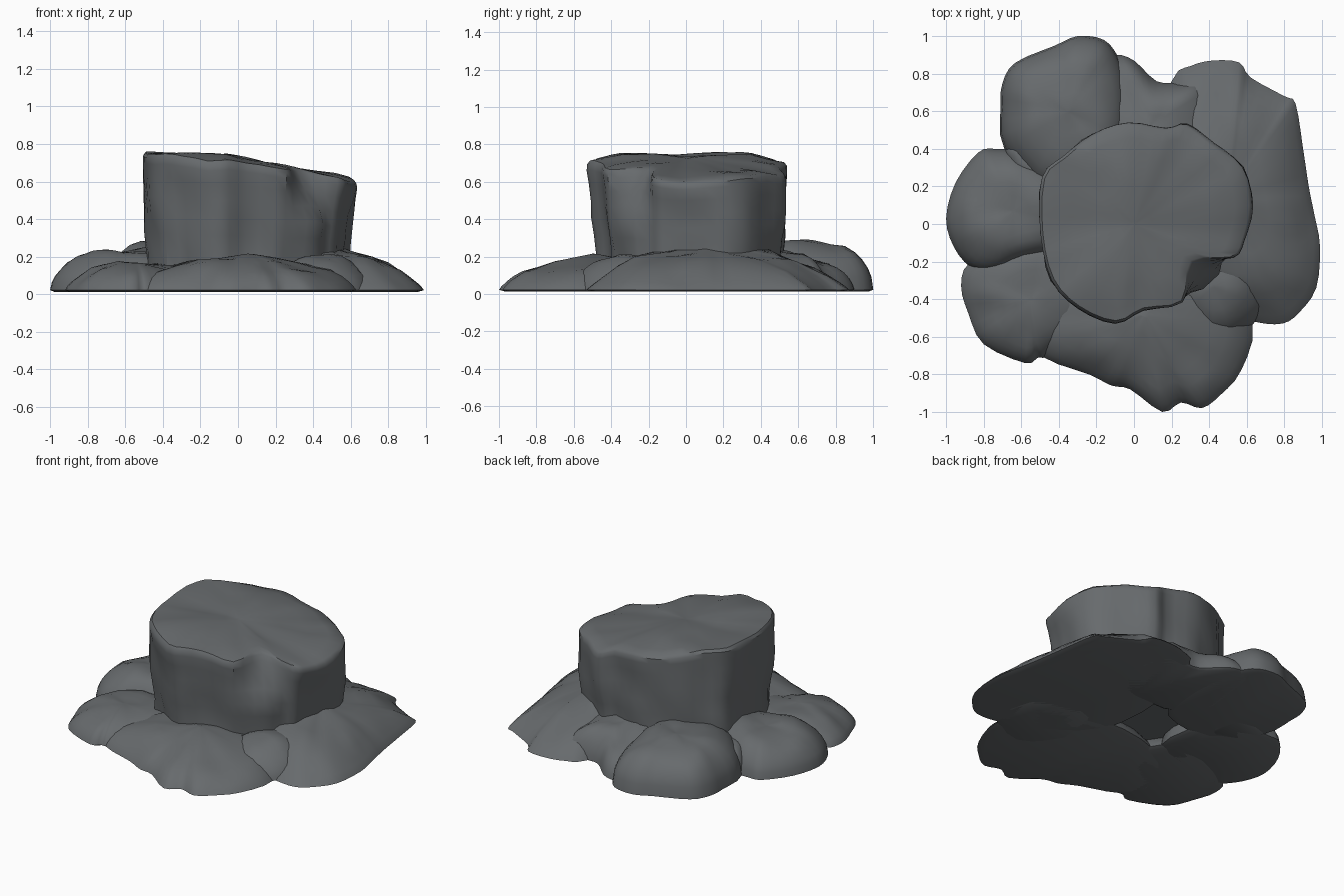
import bpy, bmesh, math
from mathutils import Vector, noise

if "Cube" in bpy.data.objects:
    bpy.data.objects.remove(bpy.data.objects["Cube"])

stone = bpy.data.materials.new("dark grey stone")
stone.diffuse_color = (0.135, 0.145, 0.152, 1)
stone.use_nodes = True
stone.node_tree.nodes["Principled BSDF"].inputs["Base Color"].default_value = stone.diffuse_color


def smooth_outline(pts, n=3):
    """Closed Catmull-Rom curve through the outline points."""
    out, k = [], len(pts)
    P = [Vector(p) for p in pts]
    for i in range(k):
        a, b, c, d = P[i - 1], P[i], P[(i + 1) % k], P[(i + 2) % k]
        for j in range(n):
            t = j / n
            out.append(0.5 * (2 * b + (c - a) * t + (2 * a - 5 * b + 4 * c - d) * t * t
                              + (3 * b - a - 3 * c + d) * t ** 3))
    return out


def bump(x, y, z, f, amp):
    return noise.noise(Vector((x * f + 3.1, y * f + 1.7, z * f))) * amp


def build(name, rings, angle):
    """Closed skin over a stack of rings, capped at both ends."""
    bm = bmesh.new()
    loops = [[bm.verts.new(p) for p in r] for r in rings]
    n = len(loops[0])
    for lo, hi in zip(loops, loops[1:]):
        for i in range(n):
            j = (i + 1) % n
            bm.faces.new((lo[i], lo[j], hi[j], hi[i]))
    bm.faces.new(loops[0][::-1])
    bm.faces.new(loops[-1])
    bmesh.ops.recalc_face_normals(bm, faces=bm.faces)
    me = bpy.data.meshes.new(name)
    bm.to_mesh(me)
    bm.free()
    me.materials.append(stone)
    ob = bpy.data.objects.new(name, me)
    bpy.context.collection.objects.link(ob)
    bpy.ops.object.select_all(action='DESELECT')
    ob.select_set(True)
    bpy.context.view_layer.objects.active = ob
    bpy.ops.object.shade_smooth_by_angle(angle=math.radians(angle))


def slab(name, pts, centre, h_in, h_out, power, e):
    """Flat-bottomed boulder, sloping away from the middle of the model."""
    c = Vector(centre)
    outline = smooth_outline(pts)
    rings = [[(*(c + (p - c) * .93), 0.012) for p in outline]]
    for s in (1, 0.975, 0.93, 0.86, 0.76, 0.62, 0.45, 0.25, 0.04):
        ring = []
        for p in outline:
            q = c + (p - c) * s
            t = min(max((q.length - 0.5) / 0.45, 0), 1)
            h = (h_in + (h_out - h_in) * t) * (1 - s ** power) ** e
            h += (bump(q.x, q.y, 0, 4, 0.03) + bump(q.x, q.y, 2, 9, 0.015)) * (1 - s ** 6)
            ring.append((q.x, q.y, 0.022 + max(h, 0)))
        rings.append(ring)
    build(name, rings, 50)


# Skirt of boulders around the foot
slab("back_left_boulder",
     [(-.71, .62), (-.70, .75), (-.63, .86), (-.42, .95), (-.3, 1.0), (-.16, .98),
      (-.08, .88), (-.03, .72), (-.02, .45), (-.1, .2), (-.45, .15), (-.69, .4)],
     (-.35, .6), .28, .255, 3, .5)
slab("back_cleft_boulder",
     [(-.2, .85), (-.1, .9), (0, .87), (.12, .76), (.24, .75), (.4, .72), (.4, .3),
      (-.2, .3)],
     (.08, .52), .21, .14, 4, .7)
slab("right_boulder",
     [(.2, .76), (.3, .84), (.42, .87), (.56, .86), (.62, .78), (.8, .68), (.86, .64),
      (.9, .4), (.93, .2), (.96, .05), (.99, -.12), (.97, -.34), (.88, -.47), (.79, -.53),
      (.64, -.52), (.4, -.45), (.1, -.2), (.05, .3)],
     (.5, .15), .24, .15, 3, .85)
slab("front_boulder",
     [(.63, -.53), (.57, -.78), (.46, -.91), (.36, -.98), (.25, -.95), (.15, -1.0),
      (-.02, -.88), (-.12, -.86), (-.24, -.8), (-.48, -.71), (-.6, -.55), (-.45, -.25),
      (0, -.1), (.45, -.2)],
     (.06, -.48), .165, .135, 4, .85)
slab("front_left_boulder",
     [(-.45, -.69), (-.51, -.71), (-.58, -.74), (-.8, -.64), (-.88, -.48), (-.92, -.33),
      (-.87, -.2), (-.6, -.05), (-.3, -.1), (-.2, -.45)],
     (-.55, -.4), .16, .12, 4, .8)
slab("left_boulder",
     [(-.75, -.26), (-.87, -.23), (-.96, -.12), (-1.0, .03), (-.95, .22), (-.83, .38),
      (-.74, .4), (-.6, .38), (-.35, .25), (-.3, -.1), (-.58, -.2)],
     (-.64, .07), .22, .175, 4, .6)

# Small broken stones wedged in the gaps
slab("gap_stone_left", [(-.68, .42), (-.52, .45), (-.38, .32), (-.48, .2), (-.65, .28)],
     (-.54, .33), .17, .14, 4, .5)
slab("gap_stone_right", [(.25, -.1), (.6, -.1), (.7, -.45), (.42, -.62), (.2, -.4)],
     (.42, -.33), .18, .16, 3, .7)

# Drum-shaped rock on top
drum = smooth_outline(
    [(-.49, .25), (-.38, .36), (-.22, .48), (-.03, .54), (.17, .51), (.28, .53),
     (.42, .43), (.58, .3), (.63, .1), (.59, -.09), (.53, -.18), (.31, -.2),
     (.26, -.42), (.05, -.46), (-.1, -.53), (-.3, -.45), (-.44, -.3), (-.5, -.05)], 3)


def top_height(x, y):
    z = 0.74 - 0.02 * x - 0.18 * max(x + 0.05, 0)
    z -= 0.2 * max(abs(y) - 0.36, 0)
    return z + bump(x, y, 0, 3, 0.02) + bump(x, y, 2, 8, 0.012)


rings = []
for t, s in ((0, .88), (.2, .90), (.35, .92), (.5, .94), (.65, .955), (.8, .98),
             (.92, 1), (.975, .995)):
    ring = []
    for p in drum:
        # lower part bulges out below the notch at the front right
        notch = math.exp(-((p.x - .33) ** 2 + (p.y + .22) ** 2) / .015)
        notch *= min(1, (1 - t) * 2) * .12
        k = s if p.y < .15 and p.x > -.4 else 1 - (1 - s) * .3
        k += bump(p.x, p.y, t * .6, 4.5, .05) * (1 - t ** 4)
        x, y = p.x * k + notch, p.y * k - notch
        ring.append((x, y, .1 + (top_height(p.x, p.y) - .1) * t))
    rings.append(ring)
for s in (.97, .85, .65, .4, .15, .03):
    rings.append([(p.x * s, p.y * s, top_height(p.x * s, p.y * s)) for p in drum])
build("drum_rock", rings, 40)
